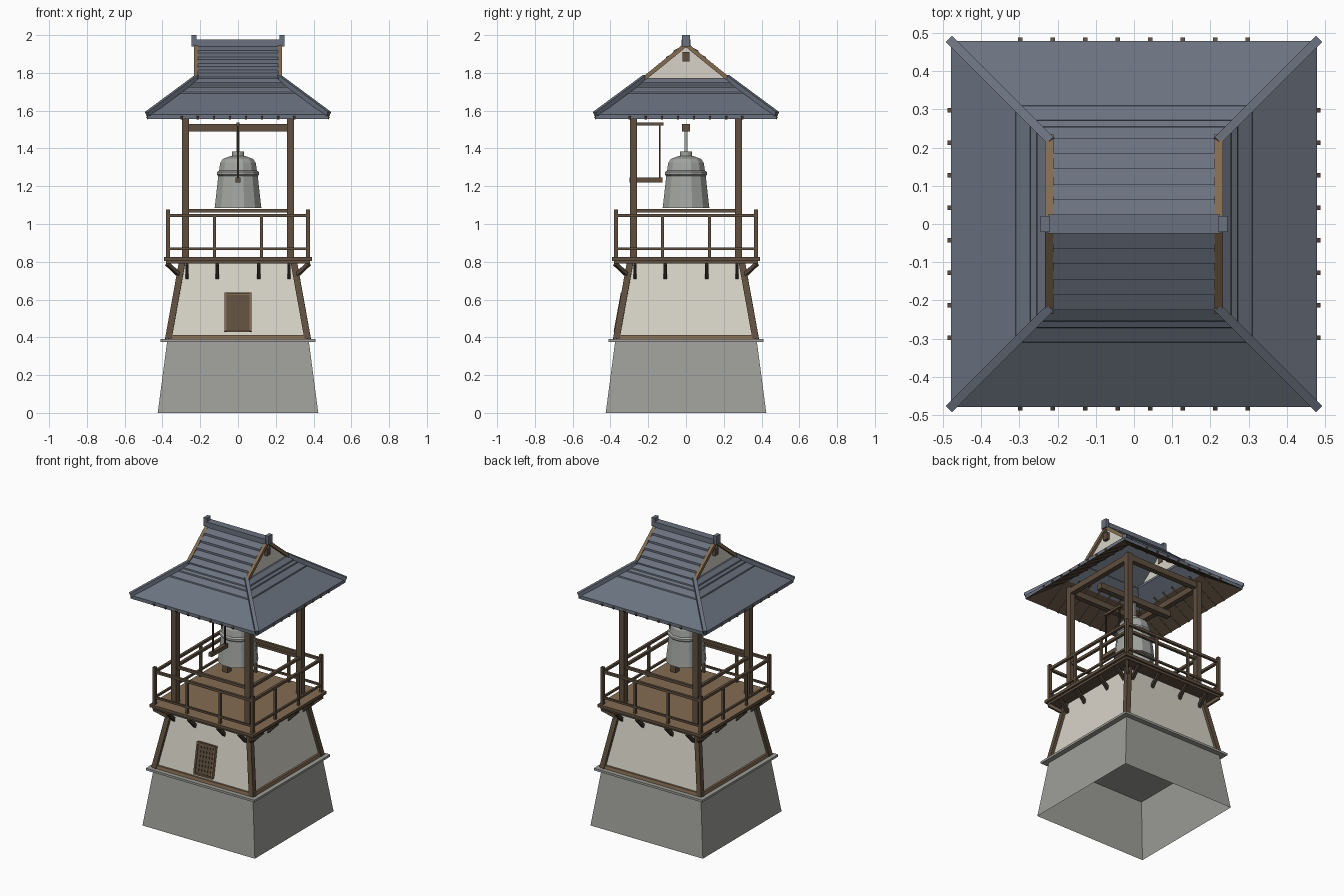
import bpy, bmesh, math
from mathutils import Vector, Matrix

cube = bpy.data.objects.get("Cube")
if cube:
    bpy.data.objects.remove(cube, do_unlink=True)


def material(name, *rgb):
    m = bpy.data.materials.new(name)
    m.use_nodes = True
    m.diffuse_color = (*rgb, 1)
    m.node_tree.nodes["Principled BSDF"].inputs["Base Color"].default_value = (*rgb, 1)
    return m


STONE = material("grey stone", .34, .34, .32)
PLASTER = material("cream plaster", .68, .65, .57)
WOOD = material("dark wood", .115, .08, .05)
TRIM = material("light wood", .23, .15, .085)
DARK = material("blackened wood", .05, .038, .026)
SLATE = material("slate tile", .145, .17, .215)
BRONZE = material("pale bell metal", .37, .38, .36)


def finish(name, bm, *mats):
    bmesh.ops.recalc_face_normals(bm, faces=bm.faces)
    mesh = bpy.data.meshes.new(name)
    bm.to_mesh(mesh)
    bm.free()
    for m in mats:
        mesh.materials.append(m)
    obj = bpy.data.objects.new(name, mesh)
    bpy.context.collection.objects.link(obj)
    return obj


def quarter(k):
    return Matrix.Rotation(k * math.pi / 2, 4, 'Z')


def bar(bm, p, q, w, h=None, k=0, hint=None):
    """Box from p to q; w across, h in the other direction, turned k quarters."""
    p, q = Vector(p), Vector(q)
    d = (q - p).normalized()
    if hint:
        side = Vector(hint)
    else:
        side = d.cross(Vector((0, 0, 1))) if abs(d.z) < .999 else Vector((1, 0, 0))
    side = (side - d * side.dot(d)).normalized()
    up = side.cross(d)
    frame = Matrix((side, up, d)).transposed().to_4x4()
    size = Matrix.Diagonal((w, h or w, (q - p).length, 1))
    m = quarter(k) @ Matrix.Translation((p + q) / 2) @ frame @ size
    bmesh.ops.create_cube(bm, size=1, matrix=m)


def bars(name, mat, items, turns=1):
    bm = bmesh.new()
    for k in range(turns):
        for item in items:
            bar(bm, *item[:3], *item[3:4], k=k)
    return finish(name, bm, mat)


def rings(name, profile, mats, sides=4, loop=False, caps=(False, False)):
    """Stack of polygon rings; for four sides the radius is the half width."""
    bm = bmesh.new()
    scale = math.sqrt(2) if sides == 4 else 1
    loops = []
    for r, z in profile:
        angles = [math.pi * (2 * i + 1) / sides for i in range(sides)]
        loops.append([bm.verts.new((r * scale * math.cos(a), r * scale * math.sin(a), z))
                      for a in angles])
    pairs = list(zip(loops, loops[1:])) + ([(loops[-1], loops[0])] if loop else [])
    for a, b in pairs:
        for i in range(sides):
            j = (i + 1) % sides
            bm.faces.new((a[i], a[j], b[j], b[i]))
    for use, ring in zip(caps, (loops[0], loops[-1])):
        if use:
            bm.faces.new(ring)
    return finish(name, bm, *mats)


# Stone base, open below, with a ledge
rings("stone_base", [(.425, 0), (.375, .38)], [STONE], caps=(False, True))
rings("stone_ledge", [(.41, .375), (.41, .39)], [STONE], caps=(True, True))

# Plaster storey with timber sill and leaning corner posts
rings("plaster_walls", [(.368, .39), (.293, .795)], [PLASTER], caps=(True, True))
rings("wall_sill", [(.381, .39), (.377, .412)], [TRIM], caps=(True, True))
bm = bmesh.new()
for k in range(4):
    bar(bm, (.369, .369, .39), (.296, .296, .795), .034, k=k, hint=(1, 0, 0))
finish("wall_corner_posts", bm, WOOD)


# Door lying on the sloping front wall
def on_wall(x, z, out):
    return (x, -(.368 - (z - .39) * .185) - out, z)


bars("door_panel", WOOD, [(on_wall(0, .43, .005), on_wall(0, .635, .005), .135, .02)])
bars("door_slats", WOOD, [(on_wall(x, .44, .014), on_wall(x, .625, .014), .016, .008)
                          for x in (-.045, -.0225, 0, .0225, .045)])
bars("door_frame", TRIM,
     [(on_wall(s * .066, .43, .01), on_wall(s * .066, .635, .01), .01, .025) for s in (-1, 1)]
     + [(on_wall(-.07, z, .01), on_wall(.07, z, .01), .025, .01) for z in (.434, .63)])

# Balcony deck: light boards on top, dark edges
deck = rings("deck", [(.38, .79), (.38, .805), (.393, .805), (.393, .825)], [WOOD, TRIM],
             caps=(True, True))
for f in deck.data.polygons:
    f.material_index = int(f.normal.z > .5)
bars("deck_brackets", DARK, [((x, -.295, .71), (x, -.375, .79), .018, .022)
                             for x in (-.27, -.11, .11, .27)], 4)
bars("deck_corner_struts", WOOD, [((.29, .29, .71), (.375, .375, .79), .02)], 4)

# Railing
bars("railing_corner_posts", WOOD, [((.37, .37, .82), (.37, .37, 1.077), .02)], 4)
bars("railing_posts", WOOD, [((x, -.37, .82), (x, -.37, 1.04), .015) for x in (-.125, .125)], 4)
bars("railing_rails", WOOD, [((-.37, -.37, z), (.37, -.37, z), t)
                             for z, t in ((.87, .013), (1.045, .017))], 4)

# Belfry frame
bars("belfry_posts", WOOD, [((.278, .278, .82), (.278, .278, 1.62), .038)], 4)
bars("lower_tie_beams", WOOD, [((-.27, -.278, 1.07), (.27, -.278, 1.07), .018)], 4)
bars("upper_ring_beams", WOOD, [((-.29, -.278, 1.59), (.29, -.278, 1.59), .035, .04)], 4)
bars("bell_beam", WOOD, [((-.28, 0, 1.51), (.28, 0, 1.51), .04)])

# Bell
rings("bell", [(.105, 1.085), (.128, 1.085), (.126, 1.1), (.108, 1.255), (.116, 1.262),
               (.116, 1.275), (.104, 1.282), (.097, 1.325), (.082, 1.345), (.04, 1.36),
               (.032, 1.36), (.032, 1.385)], [BRONZE], sides=12, caps=(False, True))
rings("bell_inside", [(.105, 1.085), (.09, 1.26), (.07, 1.33)], [BRONZE], sides=12,
      caps=(False, True))
bars("bell_hanger", BRONZE, [((0, 0, 1.38), (0, 0, 1.5), .018)])

# Striking log hung on two ropes
bars("striker_log", WOOD, [((0, -.3, 1.232), (0, -.125, 1.232), .026)])
bars("striker_ropes", DARK, [((0, y, 1.24), (0, y, 1.53), .008) for y in (-.27, -.14)])
bars("striker_arm", WOOD, [((0, -.28, 1.53), (0, -.12, 1.53), .016)])

# Hipped lower roof, hollow, with a timber soffit
roof = rings("lower_roof", [(.478, 1.557), (.478, 1.58), (.31, 1.69), (.308, 1.698), (.272, 1.722),
                            (.27, 1.73), (.255, 1.74), (.253, 1.748), (.225, 1.77), (.195, 1.77),
                            (.195, 1.755), (.29, 1.672)], [SLATE, WOOD], loop=True)
for f in roof.data.polygons:
    f.material_index = int(f.normal.z < -.3 and f.center.xy.length > .33)
bars("rafters", WOOD, [((x, -.483, 1.56), (x, -.27, 1.692), .012, .016)
                       for x in (i * .085 - .2975 for i in range(8))], 4)
bars("hip_ridges", SLATE, [((.48, .48, 1.582), (.215, .215, 1.778), .024, .026)], 4)

# Gabled upper roof in stepped tile rows
outline = []
for i in range(5):
    y, z = .225 - i * .04, 1.765 + i * .035
    outline += [(y, z), (y, z + .014), (y - .04, z + .035)]
outline += [(0, 1.95), (0, 1.925), (.2, 1.755)]
bm = bmesh.new()
for s in (-1, 1):
    face = bm.faces.new([bm.verts.new((-.212, s * y, z)) for y, z in outline])
    grown = bmesh.ops.extrude_face_region(bm, geom=[face])["geom"]
    bmesh.ops.translate(bm, vec=(.424, 0, 0),
                        verts=[v for v in grown if isinstance(v, bmesh.types.BMVert)])
bmesh.ops.remove_doubles(bm, verts=bm.verts, dist=1e-5)
finish("upper_roof", bm, SLATE)

# Gable ends: plaster, bargeboards and pendant
bm = bmesh.new()
for s in (-1, 1):
    bm.faces.new([bm.verts.new((s * .214, y, z))
                  for y, z in ((-.215, 1.765), (.215, 1.765), (0, 1.945))])
finish("gable_plaster", bm, PLASTER)
bars("bargeboards", TRIM, [((s * .222, t * .228, 1.765), (s * .222, 0, 1.95), .022, .022)
                           for s in (-1, 1) for t in (-1, 1)])
bars("gable_pendants", WOOD, [((s * .222, 0, 1.86), (s * .222, 0, 1.91), .024, .035)
                              for s in (-1, 1)])

# Ridge with raised ends
bars("ridge_cap", SLATE, [((-.225, 0, 1.958), (.225, 0, 1.958), .05, .036)])
bars("ridge_ends", SLATE, [((s * .233, 0, 1.94), (s * .233, 0, 2), .024, .042) for s in (-1, 1)])
